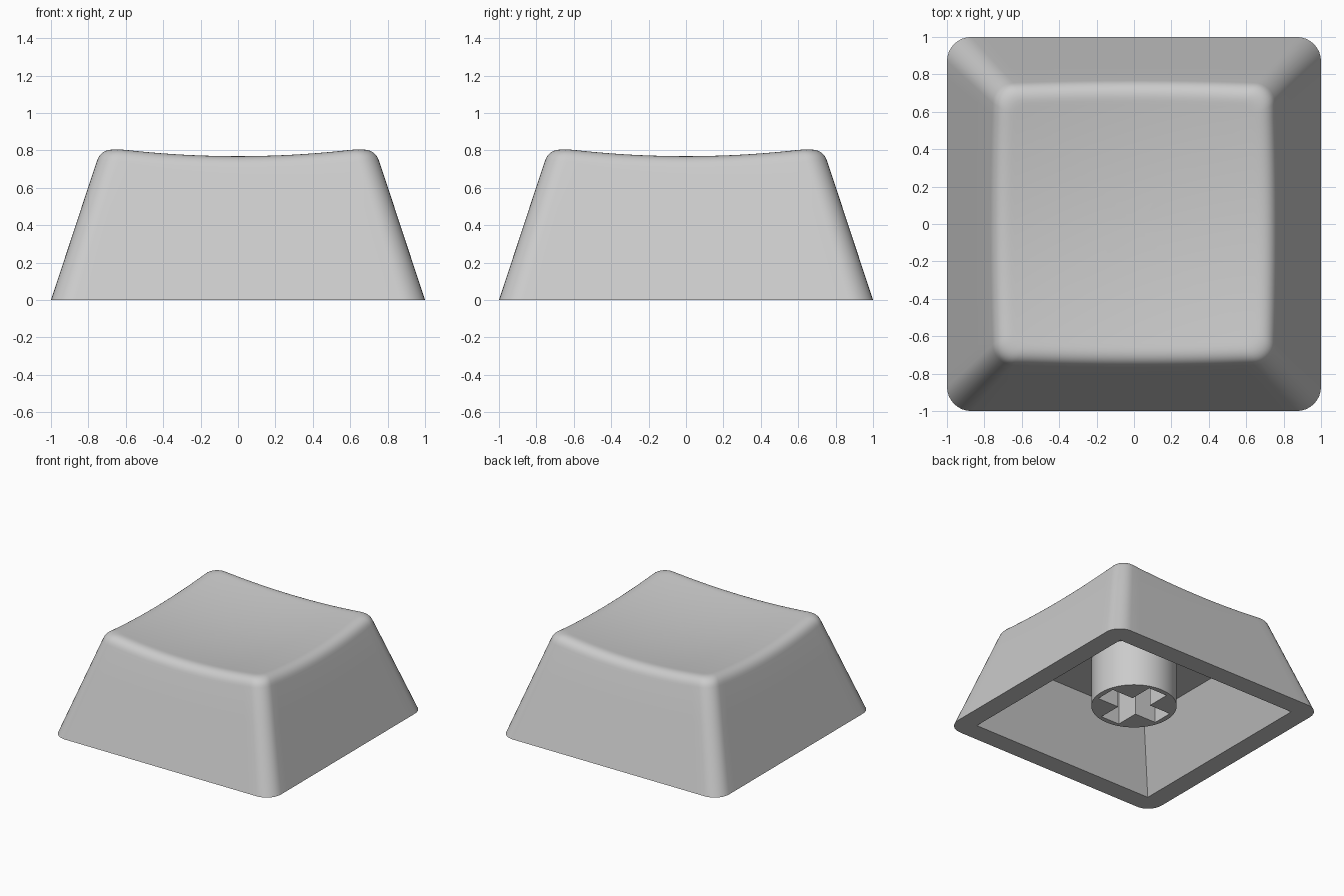
import bpy, bmesh, math

if "Cube" in bpy.data.objects:
    bpy.data.objects.remove(bpy.data.objects["Cube"])

SLOPE = 0.33      # inward lean of the walls per unit of height
SIDE, ARC = 20, 8  # segments along each straight side and each corner

plastic = bpy.data.materials.new("grey plastic")
plastic.diffuse_color = (0.6, 0.6, 0.6, 1)
plastic.use_nodes = True
plastic.node_tree.nodes["Principled BSDF"].inputs["Base Color"].default_value = plastic.diffuse_color


def dish(x, y):
    """Height of the scooped top."""
    return 0.725 + 0.098 * (x * x + y * y)


def ring_point(i, inset, radius):
    """Point i on a rounded square whose sides lie at 1 - inset."""
    quarter, k = divmod(i, SIDE + ARC)
    h = 1 - inset
    s = h - radius
    if k < SIDE:
        x, y = h, -s + 2 * s * k / SIDE
    else:
        a = math.pi / 2 * (k - SIDE) / ARC
        x, y = s + radius * math.cos(a), s + radius * math.sin(a)
    for _ in range(quarter):
        x, y = -y, x
    return x, y


def column(i):
    """Section from the foot, up the wall, over the rounded edge, to the centre."""
    t = 0.25
    for _ in range(12):
        t = SLOPE * dish(*ring_point(i, t, 0.1))
    edge = (*ring_point(i, t, 0.1), t / SLOPE)
    z = edge[2] - 0.075
    wall = (*ring_point(i, SLOPE * z, 0.11), z)
    x, y = ring_point(i, t + 0.085, 0.07)
    top = (x, y, dish(x, y))
    foot = (*ring_point(i, 0, 0.13), 0)
    pts = [tuple(a + (b - a) * f for a, b in zip(foot, wall)) for f in (0, 0.33, 0.67)]
    for k in range(9):
        u = k / 8
        pts.append(tuple((1 - u) ** 2 * a + 2 * u * (1 - u) * b + u * u * c
                         for a, b, c in zip(wall, edge, top)))
    for f in (0.97, 0.85, 0.7, 0.55, 0.4, 0.25, 0.1):
        pts.append((x * f, y * f, dish(x * f, y * f)))
    return pts


def add_object(name, bm):
    bmesh.ops.recalc_face_normals(bm, faces=bm.faces)
    mesh = bpy.data.meshes.new(name)
    bm.to_mesh(mesh)
    bm.free()
    mesh.materials.append(plastic)
    ob = bpy.data.objects.new(name, mesh)
    bpy.context.collection.objects.link(ob)
    return ob


def prism(name, low, high, z0, z1):
    """Solid between two matching outlines."""
    bm = bmesh.new()
    a = [bm.verts.new((x, y, z0)) for x, y in low]
    b = [bm.verts.new((x, y, z1)) for x, y in high]
    n = len(a)
    for i in range(n):
        j = (i + 1) % n
        bm.faces.new((a[i], a[j], b[j], b[i]))
    bm.faces.new(a[::-1])
    bm.faces.new(b)
    return add_object(name, bm)


def cut_and_shade(ob, cutter):
    mod = ob.modifiers.new("cut", 'BOOLEAN')
    mod.operation = 'DIFFERENCE'
    mod.solver = 'EXACT'
    mod.object = cutter
    bpy.ops.object.select_all(action='DESELECT')
    bpy.context.view_layer.objects.active = ob
    ob.select_set(True)
    bpy.ops.object.modifier_apply(modifier=mod.name)
    bpy.data.objects.remove(cutter)
    bpy.ops.object.shade_smooth_by_angle(angle=math.radians(30))


def square(h):
    return [(h, -h), (h, h), (-h, h), (-h, -h)]


# Cap body: rounded tapering walls and scooped top
bm = bmesh.new()
cols = [[bm.verts.new(p) for p in column(i)] for i in range(4 * (SIDE + ARC))]
centre = bm.verts.new((0, 0, dish(0, 0)))
for a, b in zip(cols, cols[1:] + cols[:1]):
    for k in range(len(a) - 1):
        bm.faces.new((a[k], b[k], b[k + 1], a[k + 1]))
    bm.faces.new((a[-1], b[-1], centre))
bm.faces.new([c[0] for c in reversed(cols)])
cap = add_object("cap_body", bm)

# Hollow underside, tapering to a flat ceiling
d = 0.05
cavity = prism("cavity_cutter", square(0.84 + d * 0.46), square(0.61), -d, 0.5)
cut_and_shade(cap, cavity)

# Round stem with a cross-shaped socket
circle = [(0.322 * math.cos(math.tau * i / 64), 0.322 * math.sin(math.tau * i / 64))
          for i in range(64)]
stem = prism("stem", circle, circle, 0.11, 0.51)
L, W = 0.28, 0.085
cross = []
for q in range(4):
    for x, y in ((L, -W), (L, W), (W, W)):
        for _ in range(q):
            x, y = -y, x
        cross.append((x, y))
cut_and_shade(stem, prism("socket_cutter", cross, cross, 0.0, 0.45))
